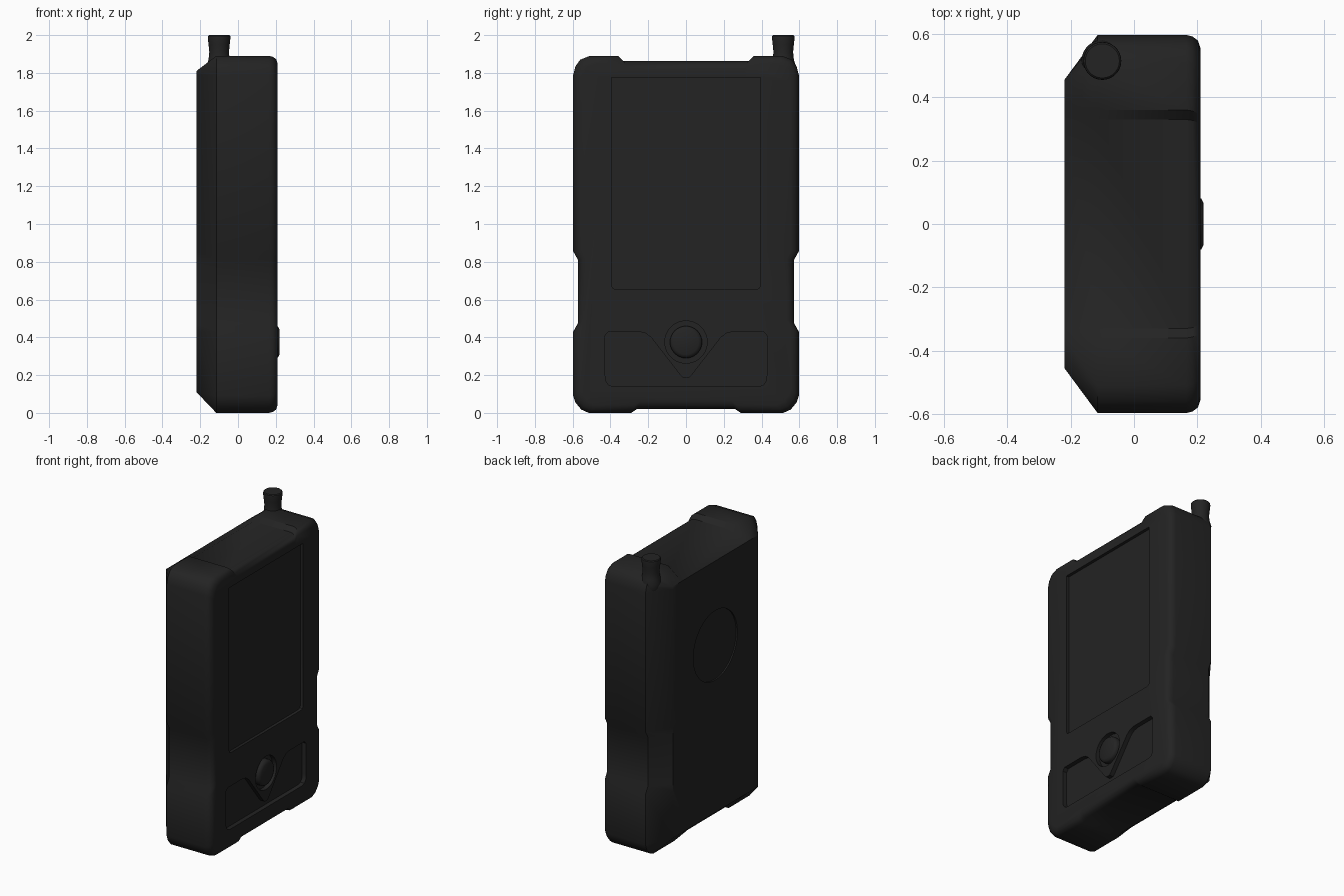
import bpy, bmesh, math

if "Cube" in bpy.data.objects:
    bpy.data.objects.remove(bpy.data.objects["Cube"])

dark = bpy.data.materials.new("dark_rubber")
dark.diffuse_color = (0.017, 0.017, 0.017, 1)
dark.use_nodes = True
dark.node_tree.nodes["Principled BSDF"].inputs["Base Color"].default_value = dark.diffuse_color


def make(name, rings, smooth=35):
    """Loft closed rings of 3D points into a capped solid."""
    bm = bmesh.new()
    loops = [[bm.verts.new(p) for p in r] for r in rings]
    n = len(rings[0])
    for a, b in zip(loops, loops[1:]):
        for i in range(n):
            j = (i + 1) % n
            bm.faces.new((a[i], a[j], b[j], b[i]))
    bm.faces.new(loops[0])
    bm.faces.new(loops[-1])
    bmesh.ops.remove_doubles(bm, verts=bm.verts, dist=1e-4)
    bmesh.ops.recalc_face_normals(bm, faces=bm.faces)
    me = bpy.data.meshes.new(name)
    bm.to_mesh(me)
    bm.free()
    me.materials.append(dark)
    ob = bpy.data.objects.new(name, me)
    bpy.context.collection.objects.link(ob)
    return ob


def smooth(ob, deg=38):
    bpy.ops.object.select_all(action='DESELECT')
    bpy.context.view_layer.objects.active = ob
    ob.select_set(True)
    bpy.ops.object.shade_smooth_by_angle(angle=math.radians(deg))


def prism(name, pts, x0, x1):
    return make(name, [[(x, y, z) for y, z in pts] for x in (x0, x1)])


def circle(cy, cz, r, n=40):
    return [(cy + r * math.cos(math.tau * i / n), cz + r * math.sin(math.tau * i / n))
            for i in range(n)]


def mirrored(half):
    return half + [(-y, z) for y, z in reversed(half)]


def cut(target, cutter):
    m = target.modifiers.new("cut", 'BOOLEAN')
    m.operation = 'DIFFERENCE'
    m.solver = 'EXACT'
    m.object = cutter
    bpy.context.view_layer.objects.active = target
    bpy.ops.object.modifier_apply(modifier=m.name)
    bpy.data.objects.remove(cutter, do_unlink=True)


# body: side outline with corner bumpers and a narrow grip
half = [(.26, .02), (.29, 0), (.515, 0), (.555, .018), (.585, .055), (.597, .09),
        (.597, .43), (.572, .475), (.572, .81), (.597, .855),
        (.597, 1.79), (.585, 1.835), (.56, 1.87), (.51, 1.89),
        (.36, 1.89), (.33, 1.862)]
outline = mirrored(half)


def inset(x, d):
    return [(x, y * (1 - d / .6), .945 + (z - .945) * (1 - d / .945)) for y, z in outline]


back = [(-.22, max(-.455, min(.455, y)), max(.11, min(1.81, z))) for y, z in outline]
body = make("body", [back, inset(-.115, 0), inset(.165, 0), inset(.185, .005),
                     inset(.202, .018), inset(.21, .042)])

# screen recess
cut(body, prism("screen_cutter", mirrored(
    [(.375, .655), (.388, .66), (.395, .675), (.395, 1.775)]), .19, .3))

# keypad recess with a V around the round button
cut(body, prism("keypad_cutter", mirrored(
    [(.385, .14), (.41, .147), (.425, .17), (.428, .2), (.428, .41), (.41, .43),
     (.25, .43), (.215, .422), (.185, .4), (.03, .2), (.015, .186)]), .18, .3))

# round button well and round rear recess
cut(body, prism("button_cutter", circle(0, .375, .112), .18, .3))
cut(body, prism("rear_cutter", circle(0, 1.24, .235, 48), -.3, -.21))
smooth(body)

# round button
button = make("button", [[(x, y, z) for y, z in circle(0, .375, r, 32)]
                         for x, r in ((.17, .085), (.203, .085), (.213, .08), (.22, .066))])
smooth(button)

# antenna stub
prof = [(1.74, .035), (1.78, .058), (1.84, .066), (1.87, .056), (1.91, .052),
        (1.95, .056), (1.985, .06), (1.995, .059), (2.0, .054)]
antenna = make("antenna", [[(-.1 + a, .515 + b, z) for a, b in circle(0, 0, r, 28)]
                           for z, r in prof])
smooth(antenna)
